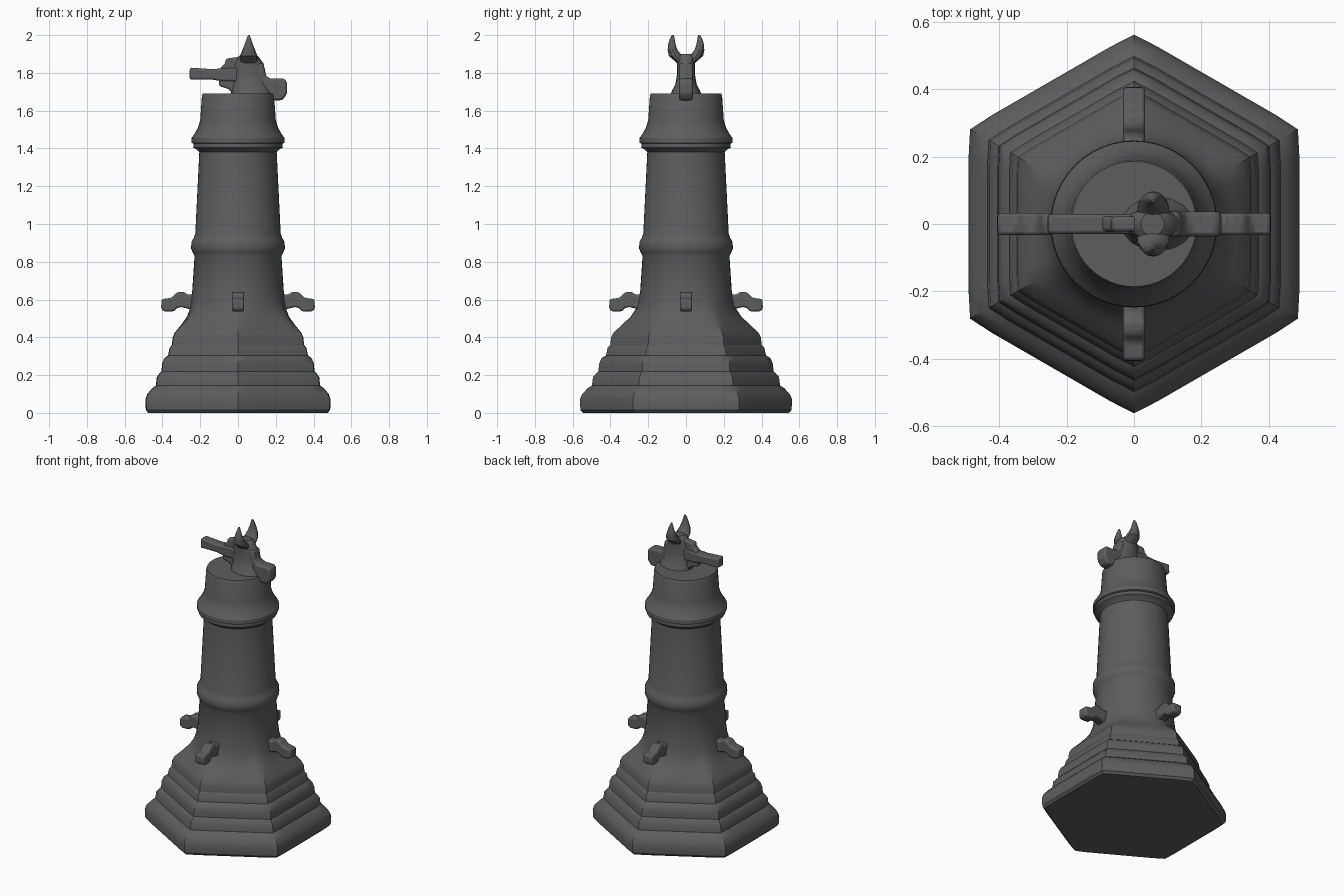
import bpy, bmesh
from math import sin, cos, pi, radians
from mathutils import Vector, Matrix

# Dark iron grey for every part
iron = bpy.data.materials.new("dark_iron")
iron.diffuse_color = (0.11, 0.11, 0.11, 1)


def finish(name, bm, bevel=0.0):
    bmesh.ops.recalc_face_normals(bm, faces=bm.faces)
    me = bpy.data.meshes.new(name)
    bm.to_mesh(me)
    bm.free()
    me.materials.append(iron)
    ob = bpy.data.objects.new(name, me)
    bpy.context.collection.objects.link(ob)
    if bevel:
        m = ob.modifiers.new("bevel", 'BEVEL')
        m.width, m.segments, m.limit_method = bevel, 2, 'ANGLE'
    bpy.ops.object.select_all(action='DESELECT')
    ob.select_set(True)
    bpy.context.view_layer.objects.active = ob
    bpy.ops.object.shade_smooth_by_angle(angle=radians(32))
    return ob


def loft(name, rings, bevel=0.0):
    """Skin a stack of equal-length point rings and cap both ends."""
    bm = bmesh.new()
    vs = [[bm.verts.new(p) for p in r] for r in rings]
    n = len(vs[0])
    for a, b in zip(vs, vs[1:]):
        for i in range(n):
            j = (i + 1) % n
            bm.faces.new((a[i], a[j], b[j], b[i]))
    bm.faces.new(vs[0][::-1])
    bm.faces.new(vs[-1])
    return finish(name, bm, bevel)


def prism(name, profile, width, bevel, spin=0.0):
    """Extrude an xz profile across y, then spin it about z."""
    rot = Matrix.Rotation(spin, 3, 'Z')
    return loft(name, [[rot @ Vector((x, y, z)) for x, z in profile]
                       for y in (-width / 2, width / 2)], bevel)


def ellipse(cx, cy, z, rx, ry, n=16):
    return [(cx + rx * cos(2 * pi * i / n), cy + ry * sin(2 * pi * i / n), z) for i in range(n)]


def blend_ring(z, r, round_amt, n=48):
    """Ring between a hexagon (flat radius r) and a circle."""
    pts = []
    for i in range(n):
        a = 2 * pi * i / n
        d = (a + pi / 6) % (pi / 3) - pi / 6
        rr = min(r / cos(d), r * 1.145)
        rr += (r - rr) * round_amt
        pts.append((rr * cos(a), rr * sin(a), z))
    return pts


# Stepped hexagonal base flowing into the round column
tower = [
    (0.0, 0.475, 0), (0.015, 0.488, 0), (0.07, 0.491, 0), (0.10, 0.48, 0), (0.13, 0.455, 0),
    (0.145, 0.435, 0), (0.19, 0.43, 0), (0.21, 0.415, 0), (0.22, 0.405, 0), (0.26, 0.402, 0),
    (0.29, 0.39, 0), (0.305, 0.37, 0), (0.345, 0.362, 0), (0.36, 0.35, 0), (0.40, 0.346, 0),
    (0.425, 0.335, 0), (0.47, 0.298, 0.15), (0.51, 0.27, 0.4), (0.55, 0.255, 0.7),
    (0.60, 0.247, 0.92), (0.65, 0.242, 1), (0.83, 0.23, 1), (0.85, 0.24, 1), (0.87, 0.248, 1),
    (0.905, 0.247, 1), (0.925, 0.235, 1), (0.95, 0.226, 1), (1.38, 0.205, 1), (1.395, 0.22, 1),
    (1.405, 0.237, 1), (1.425, 0.236, 1), (1.43, 0.247, 1), (1.455, 0.246, 1), (1.475, 0.232, 1),
    (1.51, 0.212, 1), (1.55, 0.20, 1), (1.68, 0.191, 1), (1.692, 0.186, 1)]
loft("tower_body", [blend_ring(*t) for t in tower])

# Four drooping hooks around the foot of the column
hook = [(0.2, 0.635), (0.265, 0.625), (0.29, 0.642), (0.325, 0.638), (0.35, 0.61), (0.405, 0.602),
        (0.407, 0.55), (0.39, 0.536), (0.335, 0.538), (0.325, 0.555), (0.30, 0.56),
        (0.26, 0.55), (0.2, 0.54)]
for k, side in enumerate(("right", "back", "left", "front")):
    prism(side + "_hook", hook, 0.066, 0.012, k * pi / 2)

# Swivel post on the cap: (z, centre x, half x, half y)
post = [(1.68, 0.07, 0.11, 0.085), (1.71, 0.07, 0.105, 0.072), (1.74, 0.065, 0.095, 0.056),
        (1.79, 0.06, 0.088, 0.048), (1.85, 0.055, 0.08, 0.047), (1.885, 0.055, 0.055, 0.055),
        (1.90, 0.055, 0.035, 0.035)]
loft("swivel_post", [ellipse(cx, 0, z, rx, ry) for z, cx, rx, ry in post])

# Two curved horns forming the fork
horn = [(1.85, 0.015, 0.05, 0.03), (1.89, 0.055, 0.046, 0.036), (1.92, 0.071, 0.034, 0.026),
        (1.95, 0.075, 0.022, 0.02), (1.98, 0.073, 0.012, 0.013), (2.0, 0.07, 0.004, 0.005)]
for name, s in (("front_horn", -1), ("back_horn", 1)):
    loft(name, [ellipse(0.057, s * cy, z, rx, ry, 12) for z, cy, rx, ry in horn])

# Rear handle, its raised block, and the overhanging nose
prism("handle", [(-0.257, 1.765), (-0.255, 1.828), (-0.14, 1.82), (0.02, 1.83),
                 (0.02, 1.755), (-0.08, 1.755), (-0.14, 1.765)], 0.06, 0.01)
prism("handle_block", [(-0.10, 1.76), (-0.095, 1.825), (-0.068, 1.85), (-0.065, 1.875),
                       (0.02, 1.887), (0.03, 1.70), (-0.03, 1.69), (-0.05, 1.715),
                       (-0.10, 1.73)], 0.045, 0.01)
prism("nose_lug", [(0.06, 1.70), (0.06, 1.85), (0.135, 1.85), (0.145, 1.79), (0.165, 1.77),
                   (0.245, 1.77), (0.26, 1.75), (0.26, 1.69), (0.235, 1.655),
                   (0.185, 1.655), (0.16, 1.69)], 0.074, 0.012)
